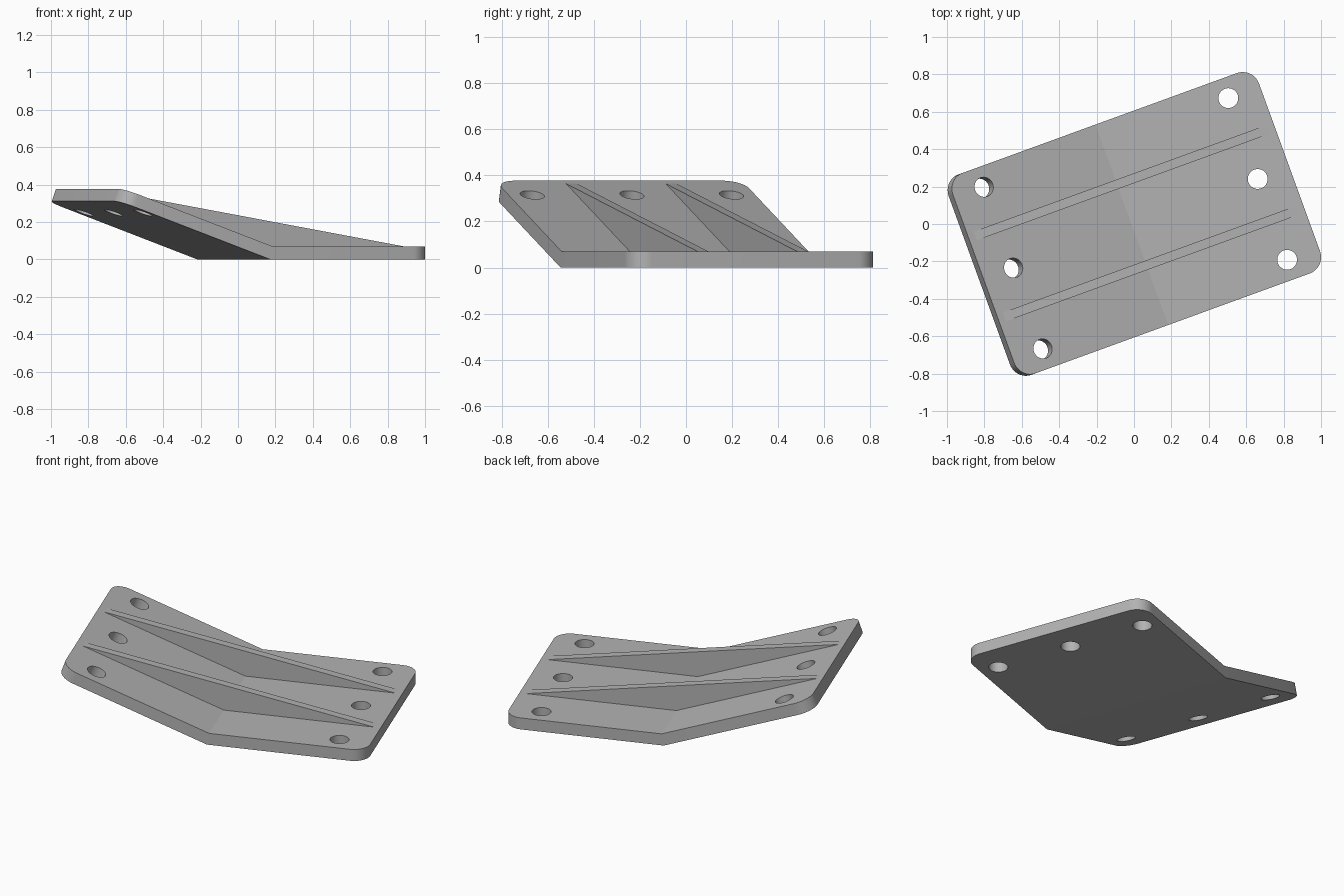
import bpy
import bmesh
from math import radians, sin, cos, tan
from mathutils import Matrix, Vector

if "Cube" in bpy.data.objects:
    bpy.data.objects.remove(bpy.data.objects["Cube"], do_unlink=True)

BEND = radians(20)      # upward tilt of the left leg
TURN = Matrix.Rotation(radians(20), 4, "Z")
FOLD = -0.025           # underside fold line
LEG = 0.91              # length of each leg from the fold
THICK = 0.07
HALF_WIDTH = 0.57
CORNER = 0.093
PITCH = 0.46            # spacing of the bolt holes

grey = bpy.data.materials.new("plain grey")
grey.use_nodes = True
grey.diffuse_color = (0.45, 0.45, 0.45, 1)
grey.node_tree.nodes["Principled BSDF"].inputs["Base Color"].default_value = grey.diffuse_color


def on_leg(side, along, height):
    """Point (x, z) at a distance along one leg; side -1 is tilted, +1 is flat."""
    if side > 0:
        return FOLD + along, height
    return (FOLD - along * cos(BEND) + height * sin(BEND),
            along * sin(BEND) + height * cos(BEND))


def make_object(name, bm):
    bmesh.ops.recalc_face_normals(bm, faces=bm.faces)
    mesh = bpy.data.meshes.new(name)
    bm.to_mesh(mesh)
    bm.free()
    mesh.materials.append(grey)
    obj = bpy.data.objects.new(name, mesh)
    bpy.context.collection.objects.link(obj)
    obj.matrix_world = TURN
    return obj


def extrude_profile(points, y_mid, half):
    """Prism from an (x, z) profile, centred on y_mid."""
    bm = bmesh.new()
    face = bm.faces.new([bm.verts.new((x, y_mid - half, z)) for x, z in points])
    new = bmesh.ops.extrude_face_region(bm, geom=[face])["geom"]
    verts = [v for v in new if isinstance(v, bmesh.types.BMVert)]
    bmesh.ops.translate(bm, verts=verts, vec=(0, 2 * half, 0))
    return bm


# Bent plate with mitred fold and rounded corners
top_fold = (FOLD + THICK * tan(BEND / 2), THICK)
outline = [on_leg(-1, LEG, 0), (FOLD, 0), on_leg(1, LEG, 0),
           on_leg(1, LEG, THICK), top_fold, on_leg(-1, LEG, THICK)]
bm = extrude_profile(outline, 0, HALF_WIDTH)
corners = [e for e in bm.edges
           if abs(e.verts[0].co.y - e.verts[1].co.y) < 0.001
           and abs(e.calc_length() - THICK) < 0.001]
bmesh.ops.bevel(bm, geom=corners, offset=CORNER, offset_type="OFFSET",
                segments=12, profile=0.5, affect="EDGES")
plate = make_object("bent_plate", bm)

# Bolt holes, square to each leg
bm = bmesh.new()
for side in (-1, 1):
    tilt = Matrix.Rotation(BEND if side < 0 else 0, 4, "Y")
    x, z = on_leg(side, 0.729, THICK / 2)
    for row in (-1, 0, 1):
        place = Matrix.Translation(Vector((x, row * PITCH, z))) @ tilt
        bmesh.ops.create_cone(bm, cap_ends=True, segments=48, radius1=0.053,
                              radius2=0.053, depth=THICK * 3, matrix=place)
cutter = make_object("hole_cutter", bm)
cutter.hide_render = True
cut = plate.modifiers.new("holes", "BOOLEAN")
cut.operation = "DIFFERENCE"
cut.solver = "EXACT"
cut.object = cutter
bpy.context.view_layer.objects.active = plate
bpy.ops.object.modifier_apply(modifier=cut.name)
bpy.data.objects.remove(cutter, do_unlink=True)

# Two triangular stiffening ribs, sunk slightly at the fold
reach = 0.872
for name, y in (("front_rib", -PITCH / 2), ("back_rib", PITCH / 2)):
    triangle = [on_leg(-1, reach, THICK), (top_fold[0], THICK - 0.02),
                on_leg(1, reach, THICK)]
    make_object(name, extrude_profile(triangle, y, 0.025))

# Smooth the round corners and holes, keep every fold crisp
bpy.ops.object.select_all(action="DESELECT")
plate.select_set(True)
bpy.context.view_layer.objects.active = plate
bpy.ops.object.shade_smooth_by_angle(angle=radians(15))
